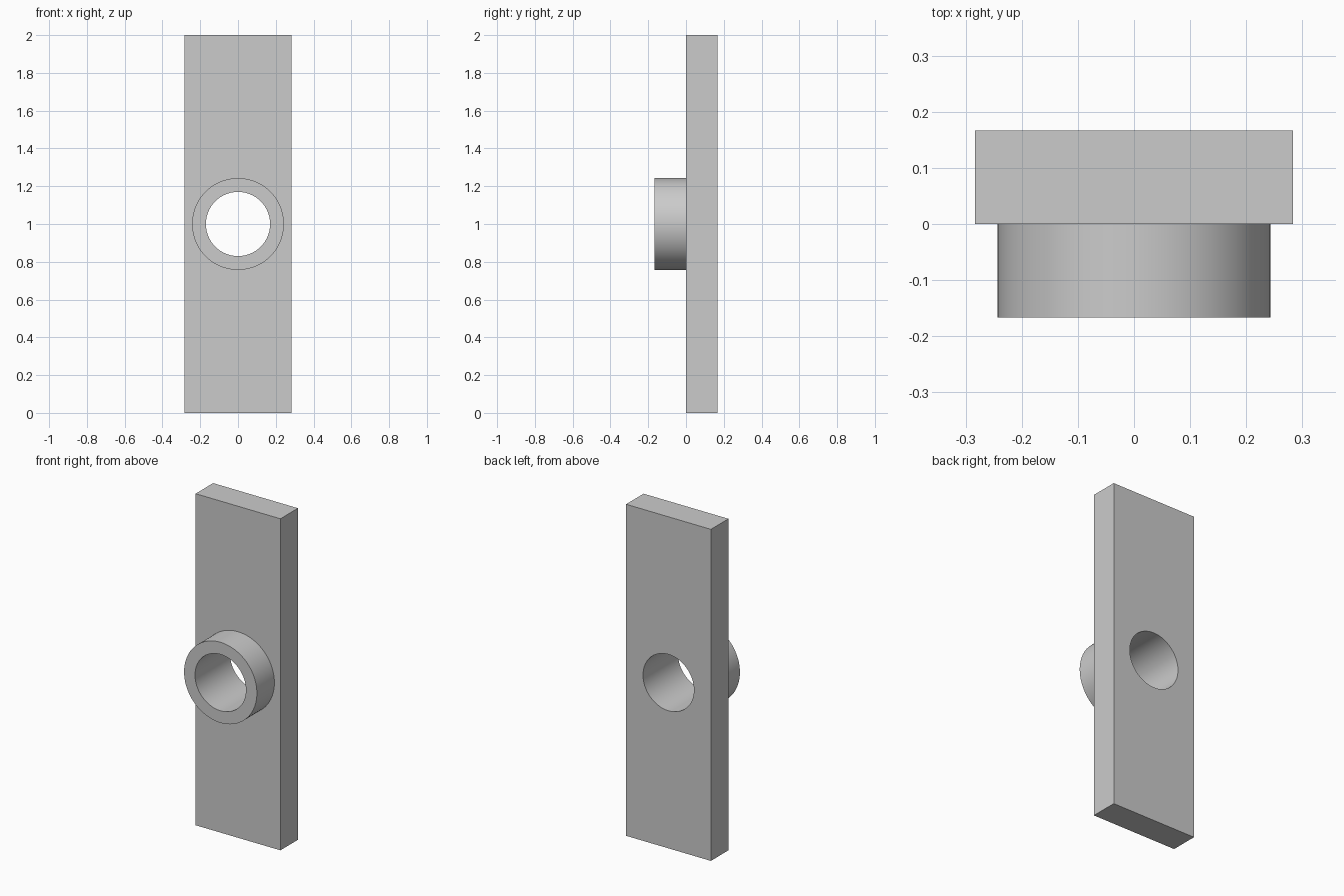
import bpy
import bmesh
from math import cos, sin, tau

cube = bpy.data.objects.get("Cube")
if cube:
    bpy.data.objects.remove(cube, do_unlink=True)

HALF_WIDTH, HEIGHT, DEPTH = 0.283, 2.0, 0.167
CENTRE_Z = HEIGHT / 2
BORE, COLLAR = 0.17, 0.243
SEGMENTS = 96

grey = bpy.data.materials.new("plain grey")
grey.use_nodes = True
grey.diffuse_color = (0.6, 0.6, 0.6, 1)
grey.node_tree.nodes["Principled BSDF"].inputs["Base Color"].default_value = (0.6, 0.6, 0.6, 1)


def loop(bm, points, y):
    """Closed ring of vertices in the plane at depth y."""
    return [bm.verts.new((x, y, z)) for x, z in points]


def circle(radius):
    return [(radius * cos(tau * i / SEGMENTS), CENTRE_Z + radius * sin(tau * i / SEGMENTS))
            for i in range(SEGMENTS)]


def ring_edges(bm, ring):
    pairs = zip(ring, ring[1:] + ring[:1])
    return [bm.edges.get(p) or bm.edges.new(p) for p in pairs]


def bridge(bm, a, b):
    for i in range(len(a)):
        j = (i + 1) % len(a)
        bm.faces.new((a[i], a[j], b[j], b[i]))


def finish(bm, name):
    bmesh.ops.recalc_face_normals(bm, faces=bm.faces)
    mesh = bpy.data.meshes.new(name)
    bm.to_mesh(mesh)
    bm.free()
    mesh.materials.append(grey)
    obj = bpy.data.objects.new(name, mesh)
    bpy.context.collection.objects.link(obj)
    return obj


# Upright plate, pierced where the collar and bore meet it
bm = bmesh.new()
corners = [(-HALF_WIDTH, 0), (HALF_WIDTH, 0), (HALF_WIDTH, HEIGHT), (-HALF_WIDTH, HEIGHT)]
front, back = loop(bm, corners, 0), loop(bm, corners, DEPTH)
bridge(bm, front, back)
for outline, y, radius in ((front, 0, COLLAR), (back, DEPTH, BORE)):
    hole = loop(bm, circle(radius), y)
    bmesh.ops.triangle_fill(bm, use_beauty=True,
                            edges=ring_edges(bm, outline) + ring_edges(bm, hole))
finish(bm, "upright_plate")

# Round collar: outer wall, front rim, and bore running through the plate
bm = bmesh.new()
profile = [(COLLAR, 0), (COLLAR, -DEPTH), (BORE, -DEPTH), (BORE, DEPTH)]
rings = [loop(bm, circle(radius), y) for radius, y in profile]
for a, b in zip(rings, rings[1:]):
    bridge(bm, a, b)
collar = finish(bm, "collar_and_bore")

bpy.ops.object.select_all(action='DESELECT')
collar.select_set(True)
bpy.context.view_layer.objects.active = collar
bpy.ops.object.shade_smooth_by_angle()
